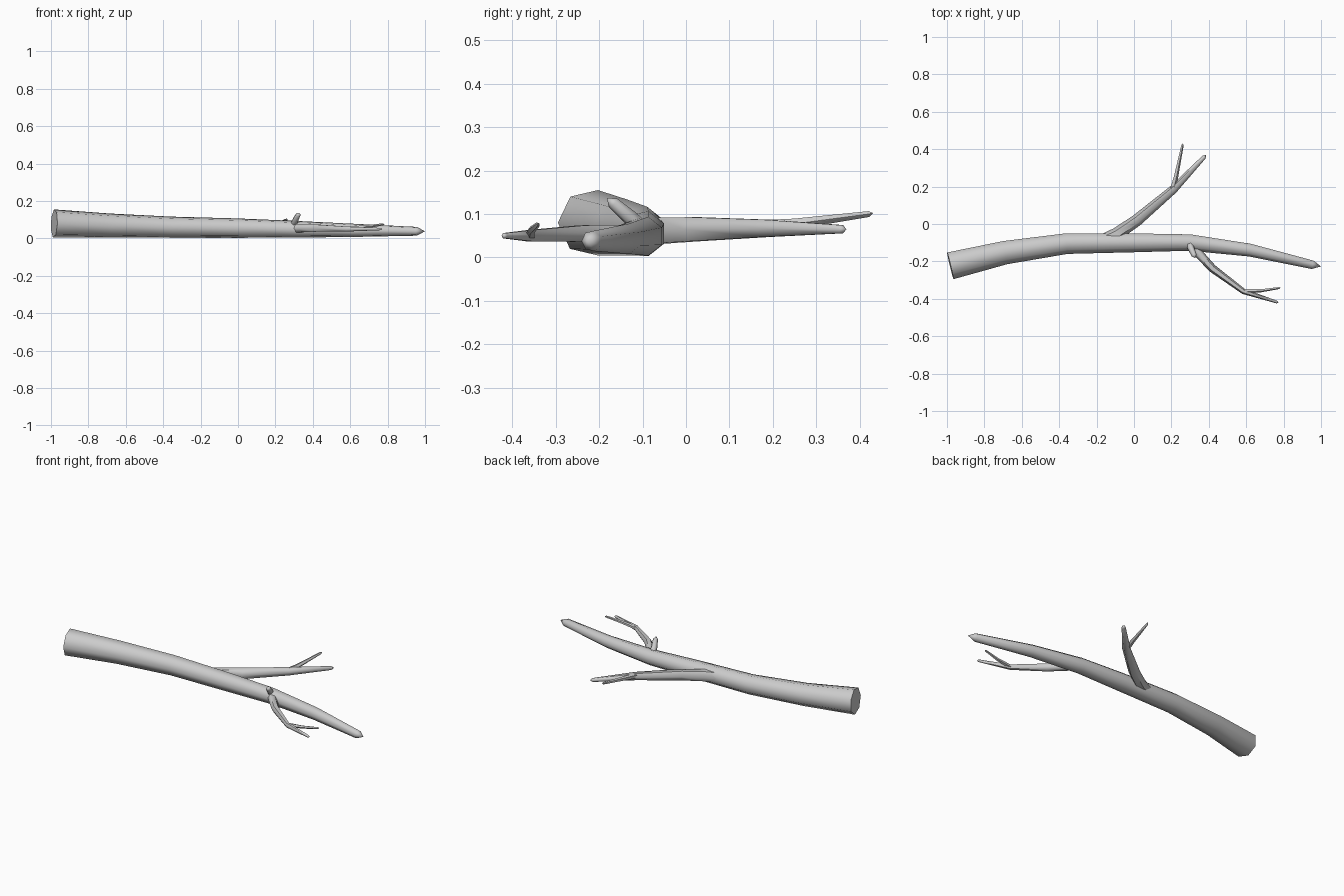
import bpy, bmesh
from math import cos, sin, pi, radians
from mathutils import Vector

if "Cube" in bpy.data.objects:
    bpy.data.objects.remove(bpy.data.objects["Cube"])


def limb(name, rings, tip, sides):
    """Tapered tube through (x, y, z, radius) rings, flat base, pointed tip."""
    bm = bmesh.new()
    pts = [Vector(r[:3]) for r in rings]
    path = pts + [Vector(tip)]
    loops = []
    for i, p in enumerate(pts):
        a = (path[i] - path[i - 1]).normalized() if i else Vector()
        b = (path[i + 1] - path[i]).normalized()
        t = a if i == len(pts) - 1 else (a + b).normalized()
        u = Vector((0, 0, 1)).cross(t).normalized()
        v = t.cross(u)
        loop = []
        for k in range(sides):
            ang = pi + 2 * pi * k / sides
            loop.append(bm.verts.new(p + rings[i][3] * (u * cos(ang) + v * sin(ang))))
        loops.append(loop)
    for lo, hi in zip(loops, loops[1:]):
        for k in range(sides):
            n = (k + 1) % sides
            bm.faces.new((lo[k], lo[n], hi[n], hi[k]))
    bm.faces.new(loops[0][::-1])
    apex = bm.verts.new(tip)
    for k in range(sides):
        bm.faces.new((loops[-1][k], loops[-1][(k + 1) % sides], apex))
    bmesh.ops.recalc_face_normals(bm, faces=bm.faces)
    me = bpy.data.meshes.new(name)
    bm.to_mesh(me)
    bm.free()
    ob = bpy.data.objects.new(name, me)
    bpy.context.collection.objects.link(ob)
    bpy.ops.object.select_all(action='DESELECT')
    ob.select_set(True)
    bpy.context.view_layer.objects.active = ob
    bpy.ops.object.shade_smooth_by_angle(angle=radians(60))


# Main bough lying on the ground
limb("main_bough", [(-.983, -.22, .08, .077), (-.69, -.15, .069, .066),
                    (-.36, -.102, .06, .058), (0, -.098, .055, .053),
                    (.3, -.097, .049, .046), (.62, -.138, .043, .036),
                    (.955, -.217, .038, .024)], (1.0, -.227, .038), 7)

# Rear branch and its fork
limb("rear_branch", [(-.16, -.085, .06, .034), (-.09, -.052, .062, .034), (.015, .02, .065, .032),
                     (.21, .185, .067, .023), (.375, .358, .065, .011)],
     (.385, .369, .065), 6)
limb("rear_twig", [(.205, .18, .07, .017), (.223, .25, .077, .013),
                   (.259, .422, .1, .007)], (.261, .431, .102), 5)

# Front branch and its fork
limb("front_branch", [(.305, -.11, .052, .026), (.345, -.157, .054, .024),
                      (.42, -.238, .055, .022), (.585, -.36, .05, .015),
                      (.765, -.418, .05, .007)], (.772, -.421, .05), 6)
limb("front_twig", [(.575, -.358, .05, .012), (.68, -.356, .062, .009),
                    (.775, -.342, .075, .006)], (.783, -.341, .076), 5)

# Short broken stub
limb("stub", [(.295, -.105, .07, .018), (.305, -.13, .093, .018),
              (.322, -.168, .126, .014)], (.328, -.182, .137), 6)
